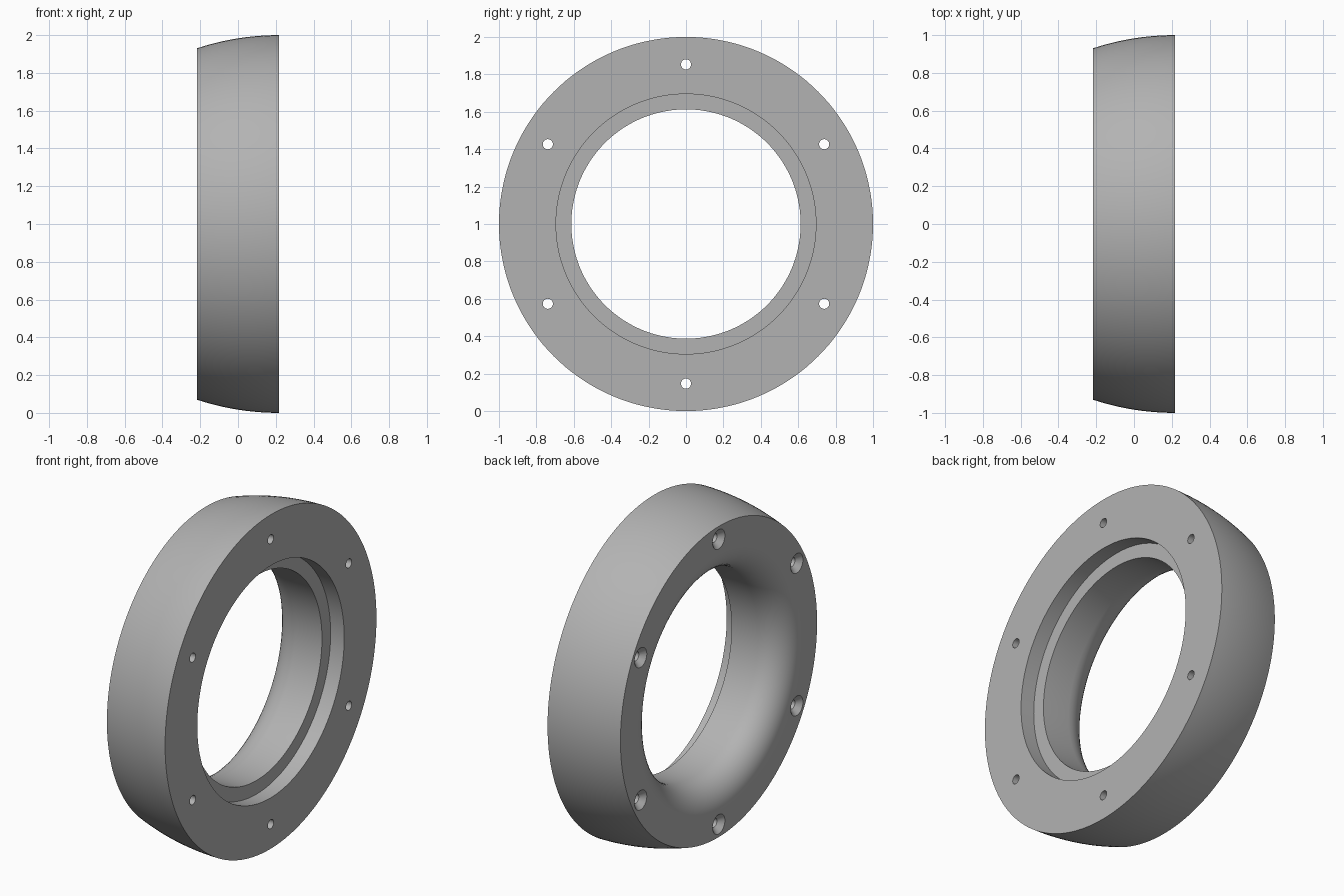
import bpy, bmesh
from math import sin, cos, pi, radians, sqrt
from mathutils import Matrix, Vector

cube = bpy.data.objects.get("Cube")
if cube:
    bpy.data.objects.remove(cube, do_unlink=True)

HALF, BORE, FILLET = 0.217, 0.613, 0.167
CENTRE = Vector((0, 0, 1))

grey = bpy.data.materials.new("plain grey")
grey.use_nodes = True
colour = (0.45, 0.45, 0.45, 1)
grey.diffuse_color = colour
grey.node_tree.nodes["Principled BSDF"].inputs["Base Color"].default_value = colour


def lathe(name, profile, steps, centre):
    """Revolve a closed (x, radius) profile about the x direction."""
    bm = bmesh.new()
    rings = []
    for i in range(steps):
        a = 2 * pi * i / steps
        rings.append([bm.verts.new(centre + Vector((x, r * cos(a), r * sin(a))))
                      for x, r in profile])
    n = len(profile)
    for i in range(steps):
        p, q = rings[i], rings[(i + 1) % steps]
        for j in range(n):
            k = (j + 1) % n
            bm.faces.new((p[j], p[k], q[k], q[j]))
    bmesh.ops.remove_doubles(bm, verts=bm.verts, dist=1e-5)
    bmesh.ops.recalc_face_normals(bm, faces=bm.faces)
    mesh = bpy.data.meshes.new(name)
    bm.to_mesh(mesh)
    bm.free()
    mesh.materials.append(grey)
    obj = bpy.data.objects.new(name, mesh)
    bpy.context.collection.objects.link(obj)
    return obj


# Ring section: crowned outside, stepped recess on +x, rounded mouth on -x
crown = 1.385
profile = []
for i in range(13):
    x = -HALF + 2 * HALF * i / 12
    profile.append((x, 1 - crown + sqrt(crown ** 2 - (HALF - x) ** 2)))
profile += [(HALF, 0.695), (HALF - 0.09, 0.695), (HALF - 0.09, BORE)]
for i in range(11):
    a = pi / 2 * i / 10
    profile.append((-HALF + FILLET * (1 - sin(a)), BORE + FILLET * (1 - cos(a))))
ring = lathe("ring", profile, 144, CENTRE)

# Six screw holes, countersunk on the -x face
hole, sink, over = 0.027, 0.058, 0.02
drill = [(-HALF - over, 0), (-HALF - over, sink), (-HALF, sink),
         (-HALF + sink - hole, hole), (HALF + over, hole), (HALF + over, 0)]
for i in range(6):
    a = pi / 2 + i * pi / 3
    spot = CENTRE + 0.853 * Vector((0, cos(a), sin(a)))
    cutter = lathe("hole_cutter", drill[:], 32, spot)
    cutter.hide_render = True
    mod = ring.modifiers.new("screw_hole", 'BOOLEAN')
    mod.operation, mod.solver, mod.object = 'DIFFERENCE', 'EXACT', cutter
    bpy.context.view_layer.objects.active = ring
    bpy.ops.object.modifier_apply(modifier=mod.name)
    bpy.data.objects.remove(cutter, do_unlink=True)

bpy.ops.object.select_all(action='DESELECT')
ring.select_set(True)
bpy.context.view_layer.objects.active = ring
bpy.ops.object.shade_smooth_by_angle(angle=radians(30))
